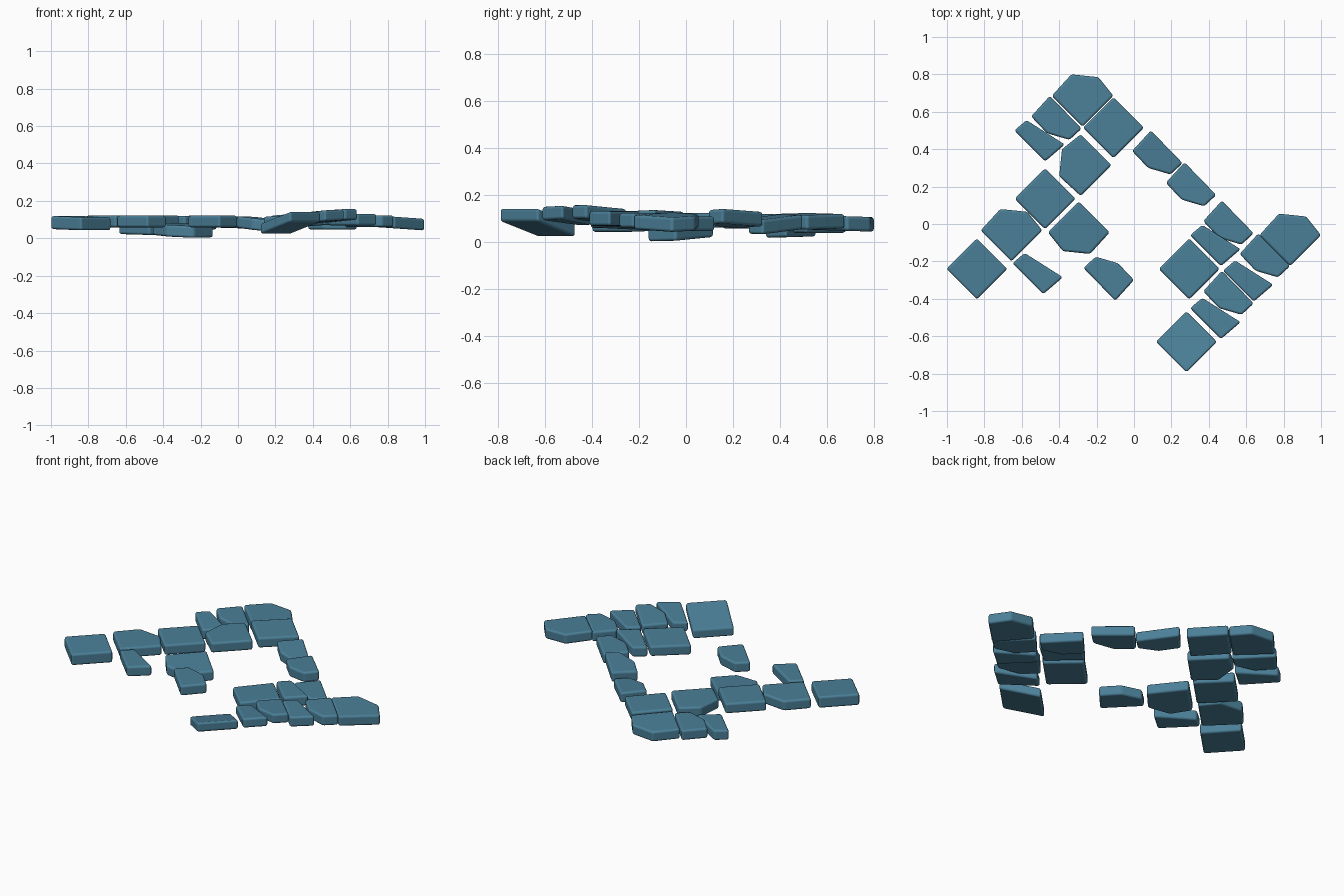
import bpy, bmesh, math
from mathutils import Matrix, Vector

default_cube = bpy.data.objects.get("Cube")
if default_cube:
    bpy.data.objects.remove(default_cube, do_unlink=True)

# One blue slate colour for every stone
SLATE = (0.07, 0.215, 0.315, 1.0)
slate = bpy.data.materials.new("blue_slate")
slate.diffuse_color = SLATE
slate.use_nodes = True
shader = next(n for n in slate.node_tree.nodes if n.type == "BSDF_PRINCIPLED")
shader.inputs["Base Color"].default_value = SLATE
shader.inputs["Roughness"].default_value = 0.8

# Four repeating stone outlines
SQUARE = [(-.163, 0), (0, .163), (.163, 0), (0, -.163)]
CORNER = [(-.165, 0), (-.06, .115), (.085, .1), (.165, 0), (0, -.165)]
STRIP = [(0, 0), (.1, .11), (.27, -.065), (.205, -.125), (.085, -.09)]
WEDGE = [(0, 0), (.065, .055), (.27, -.075), (.165, -.165)]


def stone(name, outline, x, y, z, turn=0, slope=(0, 0), thick=.062):
    """Extrude an outline into a tilted slab with softened edges."""
    spin = Matrix.Rotation(math.radians(turn), 2)
    points = [spin @ Vector(p) for p in outline]
    middle = sum(points, Vector((0, 0))) / len(points)
    bm = bmesh.new()
    rings = []
    for side in (-.5, .5):
        ring = []
        for p in points:
            lift = (p - middle).dot(Vector(slope))
            ring.append(bm.verts.new((p.x, p.y, lift + side * thick)))
        rings.append(ring)
    bottom, top = rings
    bm.faces.new(bottom)
    bm.faces.new(top)
    for i in range(len(points)):
        j = (i + 1) % len(points)
        bm.faces.new((bottom[i], bottom[j], top[j], top[i]))
    bmesh.ops.recalc_face_normals(bm, faces=bm.faces)
    mesh = bpy.data.meshes.new(name)
    bm.to_mesh(mesh)
    bm.free()
    for face in mesh.polygons:
        face.use_smooth = True
    mesh.materials.append(slate)
    obj = bpy.data.objects.new(name, mesh)
    obj.location = (x, y, z)
    bpy.context.collection.objects.link(obj)
    bevel = obj.modifiers.new("soft_edges", "BEVEL")
    bevel.width = .013
    bevel.segments = 3
    bevel.harden_normals = True
    return obj


# Left row of large blocks
stone("row_end_block", SQUARE, -.84, -.24, .081, slope=(-.02, .02), thick=.07)
stone("row_corner_block", CORNER, -.655, -.035, .09)
stone("row_middle_block", SQUARE, -.475, .135, .092)
stone("row_inner_block", CORNER, -.285, .315, .088, turn=90)

# Loose stones below the left row
stone("lower_corner_block", CORNER, -.295, -.045, .042, turn=180, slope=(-.04, .06))
stone("lower_wedge", WEDGE, -.65, -.21, .09)
stone("lower_strip", STRIP, 0, -.30, .09, turn=180)

# Back corner cluster
stone("back_corner_block", CORNER, -.275, .685, .078, slope=(0, -.03))
stone("back_square_block", SQUARE, -.11, .515, .088, slope=(-.03, 0))
stone("back_strip", STRIP, -.55, .575, .07)
stone("back_wedge", WEDGE, -.64, .50, .052, slope=(0, .03))

# Diagonal of strips leading to the right side
stone("diagonal_strip_back", STRIP, -.01, .39, .075, slope=(-.08, .05))
stone("diagonal_strip_front", STRIP, .17, .22, .1, slope=(.08, 0))
stone("diagonal_strip_end", STRIP, .37, .015, .078)

# Right cluster
stone("right_wedge", WEDGE, .30, -.06, .1, slope=(.04, 0))
stone("right_square_block", SQUARE, .295, -.24, .092, slope=(.05, 0))
stone("right_corner_block", CORNER, .835, -.06, .084, slope=(-.07, 0))
stone("right_strip_back", STRIP, .565, -.16, .092)
stone("right_wedge_middle", WEDGE, .475, -.25, .1)
stone("right_strip_front", STRIP, .37, -.36, .12, slope=(.05, -.05), thick=.058)
stone("right_wedge_front", WEDGE, .30, -.45, .112, slope=(.09, -.05), thick=.058)
stone("front_tilted_block", SQUARE, .28, -.63, .083, slope=(.2, -.2), thick=.056)
